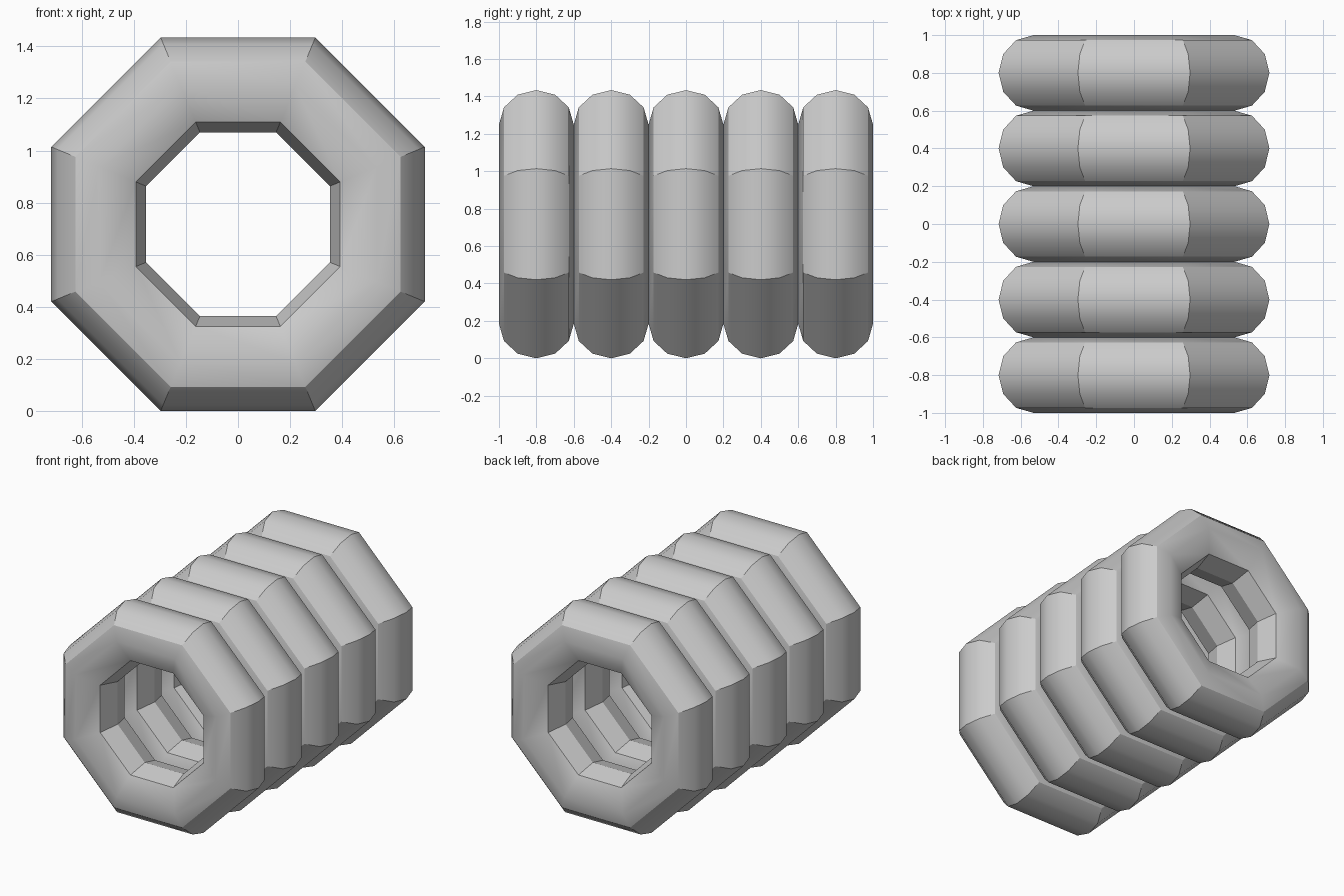
import bpy, bmesh, math

if "Cube" in bpy.data.objects:
    bpy.data.objects.remove(bpy.data.objects["Cube"])

SIDES = 8
CENTRE_Z = 0.717
HALF_W = 0.2
MAJOR = 0.576

# ring cross-section as (radius, y): rounded outer side, flat sidewalls, faceted inner lip
profile = [(MAJOR + HALF_W * math.cos(math.radians(a)), HALF_W * math.sin(math.radians(a)))
           for a in range(-90, 91, 30)]
profile += [(0.424, 0.133), (0.382, 0.0), (0.424, -0.133)]


def ring_mesh():
    bm = bmesh.new()
    loops = []
    for i in range(SIDES):
        a = 2 * math.pi * (i + 0.5) / SIDES
        loops.append([bm.verts.new((r * math.cos(a), y, r * math.sin(a))) for r, y in profile])
    n = len(profile)
    for i in range(SIDES):
        p, q = loops[i], loops[(i + 1) % SIDES]
        for j in range(n):
            k = (j + 1) % n
            bm.faces.new((p[j], p[k], q[k], q[j]))
    bmesh.ops.recalc_face_normals(bm, faces=bm.faces[:])
    for f in bm.faces:
        f.smooth = True
    # corners and inner lip stay sharp, widest sidewall loop stays soft
    for e in bm.edges:
        on_wall = all(abs(v.co.y) > HALF_W - 0.001 for v in e.verts)
        e.smooth = on_wall or e.calc_face_angle() < math.radians(30)
    mesh = bpy.data.meshes.new("ring")
    bm.to_mesh(mesh)
    bm.free()
    return mesh


# five identical rings standing side by side
mesh = ring_mesh()
for i in range(5):
    ring = bpy.data.objects.new(f"ring_{i + 1}", mesh)
    ring.location = (0, -0.8 + 0.4 * i, CENTRE_Z)
    bpy.context.collection.objects.link(ring)
